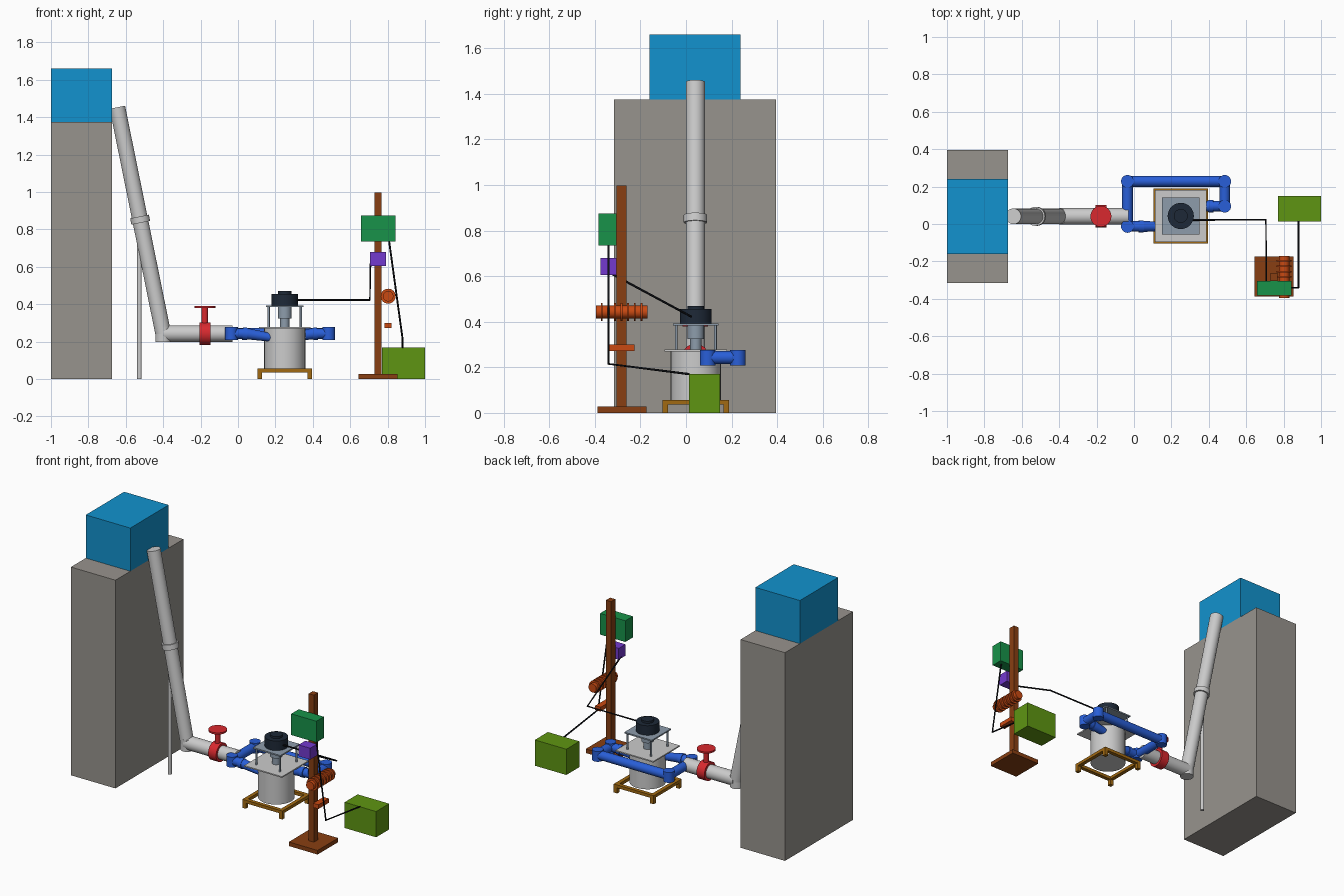
import bpy
from math import radians
from mathutils import Vector

if "Cube" in bpy.data.objects:
    bpy.data.objects.remove(bpy.data.objects["Cube"])


def material(name, r, g, b):
    m = bpy.data.materials.new(name)
    m.diffuse_color = [(c / 255) ** 2.2 for c in (r, g, b)] + [1]
    m.use_nodes = True
    m.node_tree.nodes["Principled BSDF"].inputs["Base Color"].default_value = m.diffuse_color
    return m


STONE = material("stone", 150, 146, 140)
WATER = material("water_blue", 25, 145, 205)
PIPE = material("pipe_grey", 205, 205, 207)
STEEL = material("steel", 140, 155, 170)
RED = material("valve_red", 215, 45, 50)
BLUE = material("manifold_blue", 45, 95, 215)
DARK = material("generator_dark", 35, 45, 58)
BRASS = material("frame_brown", 160, 105, 25)
WOOD = material("wood", 135, 65, 25)
ORANGE = material("coil_orange", 200, 75, 25)
GREEN = material("control_green", 30, 145, 75)
OLIVE = material("load_green", 95, 148, 25)
PURPLE = material("purple", 115, 60, 205)
BLACK = material("cable_black", 22, 24, 28)


def finish(o, name, mat):
    o.name = name
    o.data.materials.append(mat)
    return o


def box(name, x, y, z, mat):
    """Box from (min, max) ranges."""
    bpy.ops.mesh.primitive_cube_add(size=1, location=[(a + b) / 2 for a, b in (x, y, z)])
    o = bpy.context.object
    o.scale = [b - a for a, b in (x, y, z)]
    bpy.ops.object.transform_apply(location=False, rotation=False, scale=True)
    return finish(o, name, mat)


def tube(name, p, q, r, mat, r2=None):
    """Cylinder or cone running from p to q."""
    p, q = Vector(p), Vector(q)
    d = q - p
    bpy.ops.mesh.primitive_cone_add(vertices=32, radius1=r, radius2=r if r2 is None else r2,
                                    depth=d.length, location=(p + q) / 2,
                                    rotation=d.to_track_quat('Z', 'Y').to_euler())
    bpy.ops.object.shade_smooth_by_angle(angle=radians(40))
    return finish(bpy.context.object, name, mat)


def cable(name, pts, r=0.005):
    cu = bpy.data.curves.new(name, 'CURVE')
    cu.dimensions = '3D'
    cu.bevel_depth = r
    cu.bevel_resolution = 2
    cu.use_fill_caps = True
    s = cu.splines.new('POLY')
    s.points.add(len(pts) - 1)
    for sp, p in zip(s.points, pts):
        sp.co = (*p, 1)
    o = bpy.data.objects.new(name, cu)
    bpy.context.collection.objects.link(o)
    return finish(o, name, BLACK)


# Hillside tower and water tank
box("tower", (-1, -0.675), (-0.315, 0.395), (0, 1.375), STONE)
box("water_tank", (-1, -0.675), (-0.16, 0.24), (1.375, 1.66), WATER)

# Sloping supply pipe, clamp, support post and horizontal run
Y, Z = 0.041, 0.243
top, bottom = Vector((-0.645, Y, 1.453)), Vector((-0.4, Y, Z))
axis = (bottom - top).normalized()
tube("supply_pipe", top, bottom, 0.042, PIPE)
mid = top + axis * 0.613
tube("pipe_clamp", mid - axis * 0.017, mid + axis * 0.017, 0.051, PIPE)
tube("support_post", (-0.527, Y, 0), (-0.527, Y, 0.85), 0.012, PIPE)
tube("lower_elbow", (-0.4, Y, 0.198), (-0.4, Y, 0.275), 0.042, PIPE)
tube("feed_pipe", (-0.4, Y, Z), (-0.03, Y, Z), 0.044, PIPE)

# Gate valve
tube("valve_body", (-0.205, Y, Z), (-0.147, Y, Z), 0.06, RED)
tube("valve_stem", (-0.177, Y, Z), (-0.177, Y, 0.385), 0.017, RED)
tube("valve_wheel", (-0.177, Y, 0.379), (-0.177, Y, 0.39), 0.056, RED)

# Manifold wrapping round the turbine, with a joint at each corner
path = [(-0.035, -0.013, Z), (-0.035, 0.228, Z), (0.485, 0.228, Z), (0.485, 0.095, Z)]
for i, (a, b) in enumerate(zip(path, path[1:])):
    tube(f"manifold_pipe_{i}", a, b, 0.029, BLUE)
for i, (x, y, z) in enumerate(path):
    tube(f"manifold_joint_{i}", (x, y, z - 0.034), (x, y, z + 0.034), 0.034, BLUE)
# Two nozzles aimed slightly down into the casing
for n, y, start, s in (("left", -0.013, -0.035, 1), ("right", 0.095, 0.485, -1)):
    tube(f"{n}_nozzle_pipe", (start, y, Z), (start + s * 0.08, y, Z), 0.028, BLUE)
    tube(f"{n}_nozzle_collar", (start + s * 0.06, y, Z), (start + s * 0.085, y, Z - 0.002), 0.033, BLUE)
    tube(f"{n}_nozzle", (start + s * 0.08, y, Z), (start + s * 0.22, y, Z - 0.022), 0.03, BLUE, 0.022)

# Turbine casing, plates and shaft
CX, CY = 0.25, 0.043


def stack(name, z0, z1, r, mat):
    return tube(name, (CX, CY, z0), (CX, CY, z1), r, mat)


def plate(name, h, z0, z1, mat):
    return box(name, (CX - h, CX + h), (CY - h, CY + h), (z0, z1), mat)


stack("turbine_casing", 0.055, 0.272, 0.11, PIPE)
plate("casing_plate", 0.138, 0.27, 0.278, PIPE)
stack("shaft", 0.278, 0.335, 0.025, STEEL)
stack("coupling", 0.325, 0.386, 0.037, STEEL)
plate("generator_plate", 0.1, 0.384, 0.393, STEEL)
stack("generator", 0.393, 0.456, 0.07, DARK)
stack("generator_cap", 0.456, 0.47, 0.037, DARK)

# Plate posts, base frame bars and legs
H, W = 0.146, 0.025
for i, (sx, sy) in enumerate(((-1, -1), (1, -1), (1, 1), (-1, 1))):
    px, py = CX + sx * 0.086, CY + sy * 0.086
    tube(f"plate_post_{i}", (px, py, 0.278), (px, py, 0.386), 0.006, STEEL)
    lx, ly = CX + sx * (H - W / 2), CY + sy * (H - W / 2)
    box(f"frame_leg_{i}", (lx - W / 2, lx + W / 2), (ly - W / 2, ly + W / 2), (0, 0.036), BRASS)
for i, s in enumerate((-1, 1)):
    m = H - W / 2
    box(f"frame_bar_x_{i}", (CX - H, CX + H), (CY + s * m - W / 2, CY + s * m + W / 2), (0.036, 0.056), BRASS)
    box(f"frame_bar_y_{i}", (CX + s * m - W / 2, CX + s * m + W / 2), (CY - H + W, CY + H - W), (0.036, 0.056), BRASS)

# Control pole with its boxes
box("pole_base", (0.643, 0.853), (-0.388, -0.173), (0, 0.027), WOOD)
box("pole", (0.73, 0.768), (-0.305, -0.262), (0.027, 0.998), WOOD)
box("controller_box", (0.657, 0.841), (-0.383, -0.305), (0.735, 0.875), GREEN)
box("junction_box", (0.705, 0.79), (-0.375, -0.305), (0.605, 0.68), PURPLE)
box("small_bracket", (0.783, 0.822), (-0.335, -0.227), (0.272, 0.3), ORANGE)

# Ballast coil with raised rings
tube("coil_core", (0.803, -0.396, 0.443), (0.803, -0.17, 0.443), 0.028, ORANGE)
for i in range(7):
    y = -0.37 + i * 0.029
    tube(f"coil_ring_{i}", (0.803, y - 0.004, 0.443), (0.803, y + 0.004, 0.443), 0.04, ORANGE)

# Load box and cables
box("load_box", (0.77, 1.0), (0.013, 0.149), (0, 0.17), OLIVE)
cable("generator_cable", [(0.3, 0.022, 0.423), (0.705, 0.022, 0.423), (0.708, -0.335, 0.615)])
cable("load_cable", [(0.808, -0.34, 0.737), (0.88, -0.34, 0.215), (0.88, 0.015, 0.17)])
